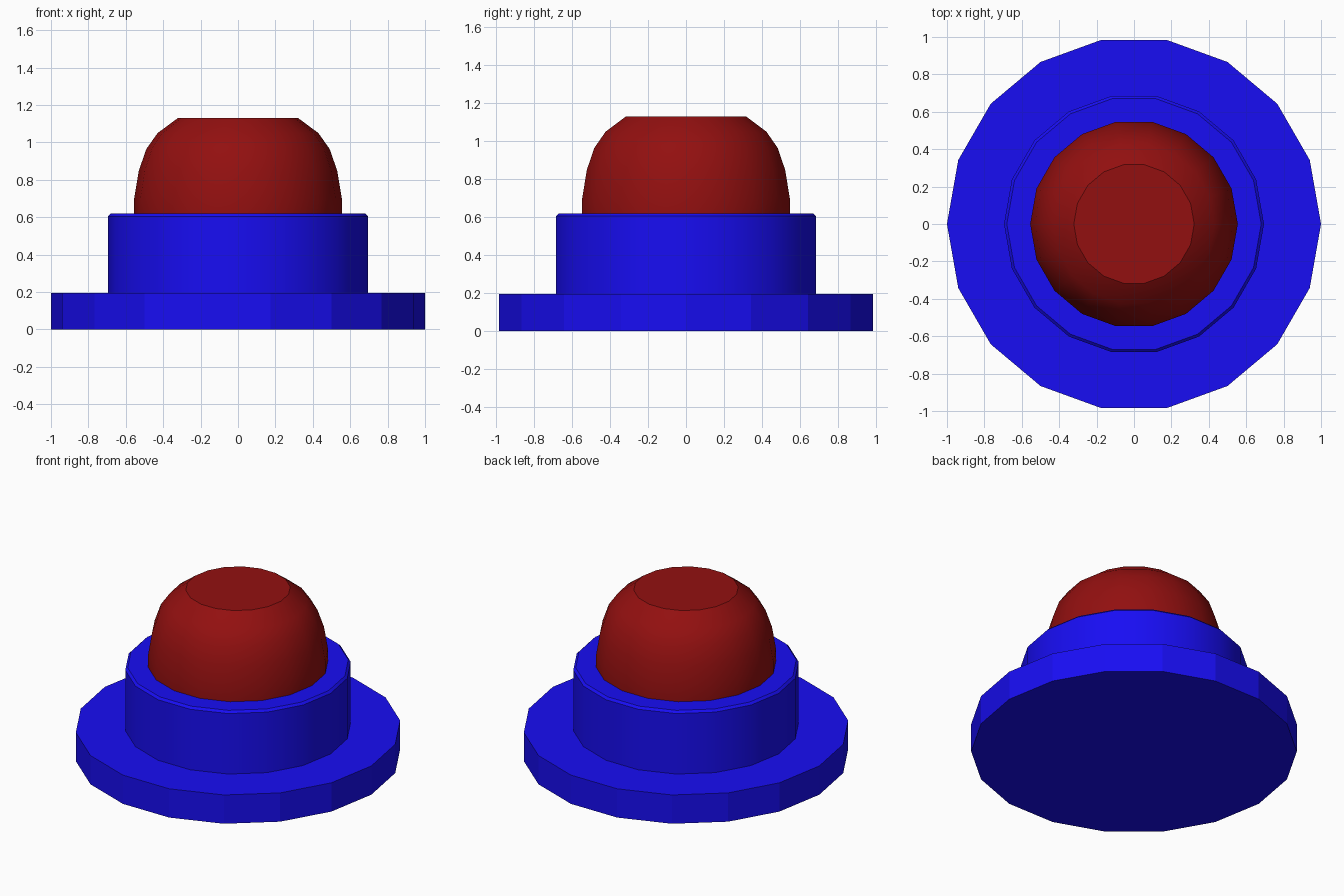
import bpy, bmesh
from math import radians, cos, sin, tau

if "Cube" in bpy.data.objects:
    bpy.data.objects.remove(bpy.data.objects["Cube"])

SIDES = 18


def material(name, color):
    m = bpy.data.materials.new(name)
    m.diffuse_color = (*color, 1)
    m.use_nodes = True
    m.node_tree.nodes["Principled BSDF"].inputs["Base Color"].default_value = m.diffuse_color
    return m


def lathe(name, profile, mat, smooth=True):
    """Closed solid turned from (radius, z) points, bottom to top."""
    bm = bmesh.new()
    rings = [[bm.verts.new((r * cos(tau * i / SIDES), r * sin(tau * i / SIDES), z))
              for i in range(SIDES)] for r, z in profile]
    for low, high in zip(rings, rings[1:]):
        for i in range(SIDES):
            j = (i + 1) % SIDES
            bm.faces.new((low[i], low[j], high[j], high[i]))
    bm.faces.new(rings[0][::-1])
    bm.faces.new(rings[-1])
    mesh = bpy.data.meshes.new(name)
    bm.to_mesh(mesh)
    bm.free()
    mesh.materials.append(mat)
    ob = bpy.data.objects.new(name, mesh)
    bpy.context.collection.objects.link(ob)
    if smooth:
        bpy.ops.object.select_all(action='DESELECT')
        ob.select_set(True)
        bpy.context.view_layer.objects.active = ob
        bpy.ops.object.shade_smooth_by_angle(angle=radians(30))
    return ob


blue = material("blue", (0.009, 0.004, 0.9))
red = material("red", (0.29, 0.005, 0.005))

# Wide flange at the bottom
lathe("base_flange", [(1, 0), (1, 0.195)], blue, smooth=False)

# Collar with a small chamfer on its rim
lathe("collar", [(0.695, 0.195), (0.695, 0.605), (0.68, 0.62)], blue)

# Push button dome with a flat top
lathe("button_dome", [(0.555, 0.62), (0.555, 0.7), (0.53, 0.85), (0.49, 0.965),
                      (0.43, 1.05), (0.322, 1.13)], red)
